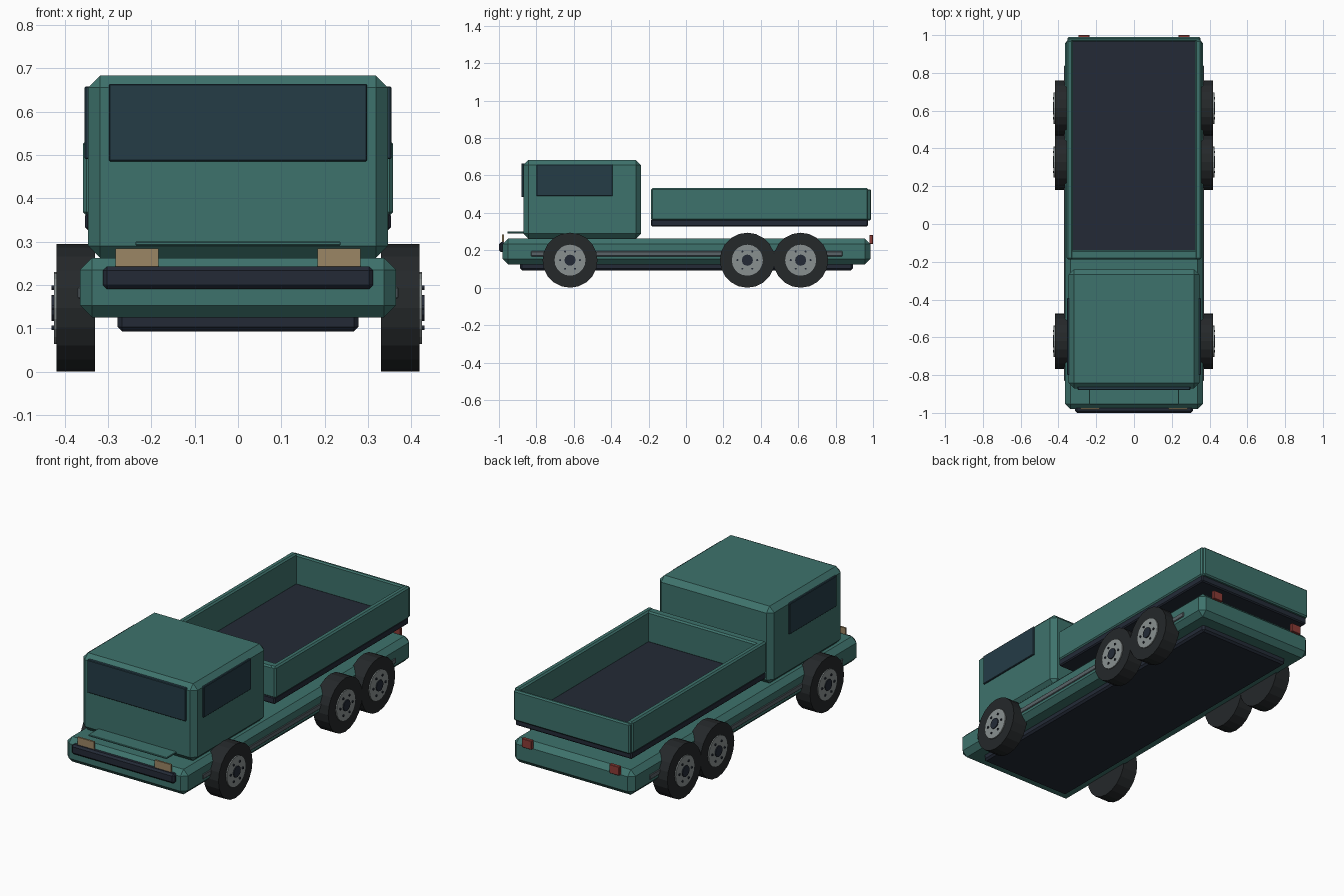
import bpy, bmesh, math
from mathutils import Matrix

if "Cube" in bpy.data.objects:
    bpy.data.objects.remove(bpy.data.objects["Cube"])


def material(name, rgb):
    m = bpy.data.materials.new(name)
    m.diffuse_color = (*rgb, 1)
    m.use_nodes = True
    m.node_tree.nodes["Principled BSDF"].inputs["Base Color"].default_value = m.diffuse_color
    return m


TEAL = material("teal_paint", (0.048, 0.17, 0.15))
DARK = material("dark_trim", (0.017, 0.023, 0.037))
GLASS = material("glass", (0.018, 0.045, 0.062))
RUBBER = material("rubber", (0.018, 0.021, 0.023))
STEEL = material("steel", (0.25, 0.28, 0.28))
RAIL = material("rail_grey", (0.10, 0.127, 0.14))
AMBER = material("headlight_amber", (0.33, 0.24, 0.13))
RED = material("tail_red", (0.26, 0.045, 0.038))


def finish(name, bm, mat):
    me = bpy.data.meshes.new(name)
    bm.to_mesh(me)
    bm.free()
    me.materials.append(mat)
    ob = bpy.data.objects.new(name, me)
    bpy.context.collection.objects.link(ob)
    return ob


def box(name, x, y, z, mat, bevel=0.0):
    """Box from (min, max) ranges with a flat chamfer."""
    bm = bmesh.new()
    size = [b - a for a, b in (x, y, z)]
    mid = [(a + b) / 2 for a, b in (x, y, z)]
    bmesh.ops.create_cube(bm, size=1, matrix=Matrix.Translation(mid) @ Matrix.Diagonal((*size, 1)))
    if bevel:
        bmesh.ops.bevel(bm, geom=bm.edges[:], offset=bevel, segments=1, affect='EDGES')
    return finish(name, bm, mat)


def pair(name, x, y, z, mat, bevel=0.0):
    box(name + "_right", x, y, z, mat, bevel)
    box(name + "_left", (-x[1], -x[0]), y, z, mat, bevel)


def disc(bm, x0, x1, r, y, z, sides):
    """Cylinder lying along x between x0 and x1."""
    m = Matrix.Translation(((x0 + x1) / 2, y, z)) @ Matrix.Rotation(math.pi / 2, 4, 'Y')
    bmesh.ops.create_cone(bm, cap_ends=True, segments=sides, radius1=r, radius2=r,
                          depth=abs(x1 - x0), matrix=m)


def wheel(label, s, y):
    z = 0.147
    for part, x0, x1, r, sides, mat in (
            ("tyre", 0.33, 0.419, 0.147, 20, RUBBER),
            ("rim", 0.40, 0.425, 0.083, 20, STEEL),
            ("hub_cap", 0.41, 0.43, 0.03, 12, DARK)):
        bm = bmesh.new()
        disc(bm, s * x0, s * x1, r, y, z, sides)
        finish(f"{label}_{part}", bm, mat)
    bm = bmesh.new()
    for i in range(6):
        a = math.tau * i / 6
        disc(bm, s * 0.42, s * 0.43, 0.006, y + 0.053 * math.cos(a), z + 0.053 * math.sin(a), 6)
    finish(f"{label}_bolts", bm, DARK)


# Chassis and underbody
box("chassis", (-0.365, 0.365), (-0.98, 0.986), (0.125, 0.262), TEAL, 0.028)
box("underbody", (-0.278, 0.278), (-0.887, 0.893), (0.093, 0.15), DARK, 0.01)
pair("side_rail", (0.355, 0.37), (-0.83, 0.838), (0.168, 0.195), RAIL, 0.003)

# Cab with windows
box("cab", (-0.346, 0.346), (-0.87, -0.24), (0.262, 0.683), TEAL, 0.028)
box("windscreen", (-0.298, 0.298), (-0.88, -0.86), (0.485, 0.664), GLASS, 0.003)
pair("side_window", (0.335, 0.354), (-0.80, -0.392), (0.49, 0.658), GLASS, 0.003)

# Nose details
box("hood_plate", (-0.237, 0.237), (-0.955, -0.865), (0.291, 0.3), TEAL, 0.002)
box("front_bumper", (-0.312, 0.312), (-1.0, -0.965), (0.19, 0.243), DARK, 0.01)
pair("headlight", (0.183, 0.283), (-0.983, -0.973), (0.243, 0.284), AMBER)
pair("tail_light", (0.235, 0.295), (0.98, 1.0), (0.233, 0.281), RED, 0.002)

# Cargo bed
box("bed_floor", (-0.353, 0.353), (-0.187, 0.973), (0.327, 0.366), DARK, 0.006)
pair("bed_side_wall", (0.323, 0.358), (-0.187, 0.975), (0.36, 0.533), TEAL, 0.008)
box("bed_front_wall", (-0.345, 0.345), (-0.187, -0.138), (0.36, 0.531), TEAL, 0.008)
box("tailgate", (-0.352, 0.352), (0.966, 0.99), (0.36, 0.526), TEAL, 0.007)

# Wheels
for side, s in (("right", 1), ("left", -1)):
    for axle, y in (("front", -0.62), ("middle", 0.328), ("rear", 0.613)):
        wheel(f"{axle}_{side}", s, y)
